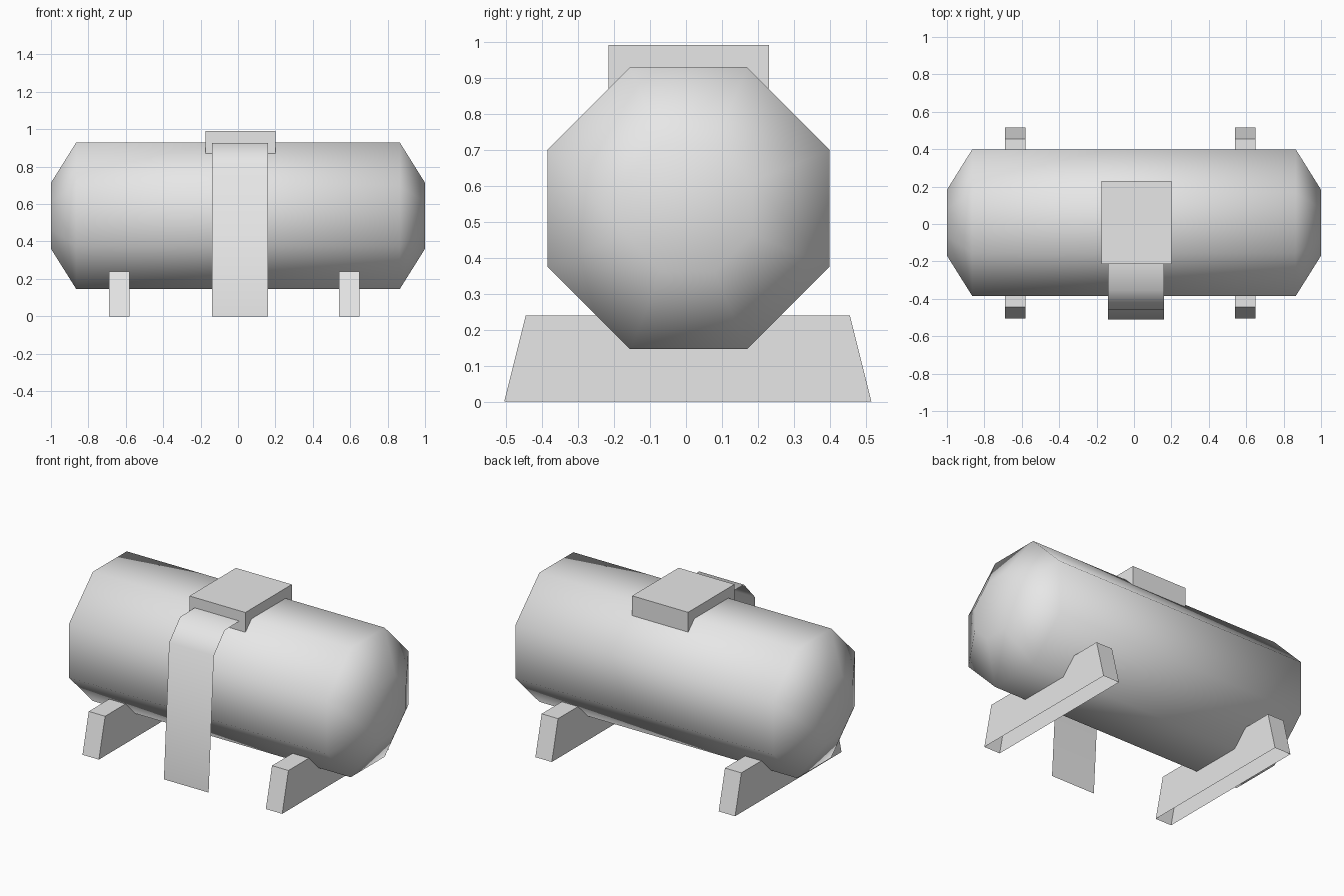
import bpy, bmesh, math

cube = bpy.data.objects.get("Cube")
if cube:
    bpy.data.objects.remove(cube, do_unlink=True)

grey = bpy.data.materials.new("light grey metal")
grey.use_nodes = True
colour = (0.8, 0.8, 0.8, 1)
grey.diffuse_color = colour
grey.node_tree.nodes["Principled BSDF"].inputs["Base Color"].default_value = colour


def finish(name, bm, smooth=False):
    """Turn a bmesh into a named, coloured object."""
    for face in bm.faces:
        face.smooth = smooth
    mesh = bpy.data.meshes.new(name)
    bm.to_mesh(mesh)
    bm.free()
    mesh.materials.append(grey)
    obj = bpy.data.objects.new(name, mesh)
    bpy.context.collection.objects.link(obj)
    return obj


def extrude_profile(name, profile, x0, x1, closed):
    """Sweep a (y, z) profile along x; closed adds both end faces."""
    bm = bmesh.new()
    a = [bm.verts.new((x0, y, z)) for y, z in profile]
    b = [bm.verts.new((x1, y, z)) for y, z in profile]
    for i in range(len(profile) - 1):
        bm.faces.new((a[i], b[i], b[i + 1], a[i + 1]))
    if closed:
        bm.faces.new(a)
        bm.faces.new(b[::-1])
    return finish(name, bm, smooth=not closed)


# Eight-sided tank with tapered ends
bm = bmesh.new()
cy, cz, radius = 0.007, 0.5375, 0.424
rings = []
for x, scale in ((-1, 0.45), (-0.865, 1), (0.865, 1), (1, 0.45)):
    ring = []
    for i in range(8):
        angle = math.radians(22.5 + 45 * i)
        ring.append(bm.verts.new((x, cy + radius * scale * math.cos(angle),
                                  cz + radius * scale * math.sin(angle))))
    rings.append(ring)
for r, s in zip(rings, rings[1:]):
    for i in range(8):
        j = (i + 1) % 8
        bm.faces.new((r[i], r[j], s[j], s[i]))
bm.faces.new(rings[0])
bm.faces.new(rings[-1])
bmesh.ops.recalc_face_normals(bm, faces=bm.faces)
finish("tank", bm, smooth=True)

# Tapered supports, open underneath
support = [(-0.505, 0), (-0.445, 0.24), (0.455, 0.24), (0.515, 0)]
for name, x in (("right_support", -0.69), ("left_support", 0.54)):
    extrude_profile(name, support, x, x + 0.11, True)

# Hatch on top, its rim sitting on the tank
hatch = [(-0.215, 0.87), (-0.215, 0.99), (0.23, 0.99), (0.23, 0.87)]
extrude_profile("hatch", hatch, -0.175, 0.2, True)

# Thin ladder sheet bent over the front of the tank
ladder = [(-0.51, 0), (-0.46, 0.81), (-0.355, 0.925), (-0.19, 0.928)]
extrude_profile("ladder", ladder, -0.14, 0.16, False)
